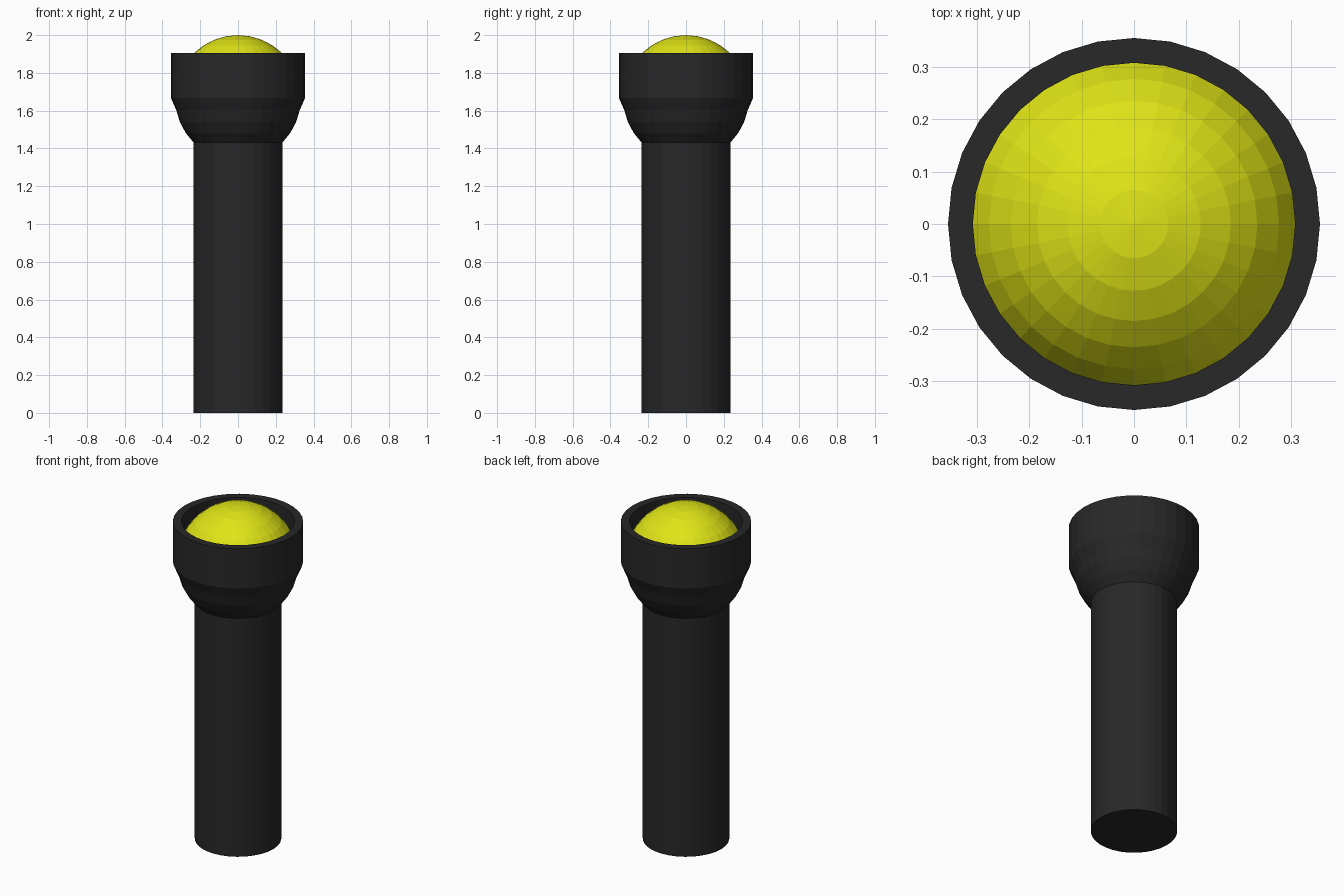
import bpy, bmesh
from math import sin, cos, pi

if "Cube" in bpy.data.objects:
    bpy.data.objects.remove(bpy.data.objects["Cube"])

SEGMENTS = 32
R = 0.333            # bulb radius
CENTRE_Z = 1.667     # bulb centre height
STEP = pi / 16       # angle between bulb rings


def material(name, colour):
    m = bpy.data.materials.new(name)
    m.diffuse_color = (*colour, 1)
    m.use_nodes = True
    m.node_tree.nodes["Principled BSDF"].inputs["Base Color"].default_value = m.diffuse_color
    return m


def lathe(name, profile, mat):
    """Revolve (radius, z) points around z; radius 0 makes a pole."""
    bm = bmesh.new()
    rings = []
    for r, z in profile:
        if r == 0:
            rings.append([bm.verts.new((0, 0, z))] * SEGMENTS)
        else:
            rings.append([bm.verts.new((r * cos(2 * pi * i / SEGMENTS),
                                        r * sin(2 * pi * i / SEGMENTS), z))
                          for i in range(SEGMENTS)])
    for a, b in zip(rings, rings[1:]):
        for i in range(SEGMENTS):
            j = (i + 1) % SEGMENTS
            bm.faces.new(dict.fromkeys((a[i], a[j], b[j], b[i])))
    bmesh.ops.recalc_face_normals(bm, faces=bm.faces)
    mesh = bpy.data.meshes.new(name)
    bm.to_mesh(mesh)
    bm.free()
    mesh.materials.append(mat)
    obj = bpy.data.objects.new(name, mesh)
    bpy.context.collection.objects.link(obj)
    return obj


def bulb_point(k):
    """Ring k of the bulb sphere, counted from the top pole (8 = equator)."""
    return (R * sin(k * STEP) if k else 0, CENTRE_Z + R * cos(k * STEP))


black = material("black_casing", (0.021, 0.021, 0.021))
yellow = material("yellow_lens", (0.75, 0.78, 0.008))

# Casing: handle, rounded neck following the bulb, flared collar, inner wall, seat
rim_r, seat_z = bulb_point(6)
casing = [(0, 0), (bulb_point(12)[0], 0)]
casing += [bulb_point(k) for k in range(12, 8, -1)]
casing += [(0.355, CENTRE_Z), (0.355, 1.905), (rim_r, 1.905),
           (rim_r, seat_z), (0, seat_z)]
lathe("flashlight_casing", casing, black)

# Domed lens sitting inside the collar
lathe("lens_dome", [bulb_point(k) for k in range(7)], yellow)

# Lens normals face up and out
lens = bpy.data.objects["lens_dome"].data
if lens.polygons[0].normal.z < 0:
    lens.flip_normals()
